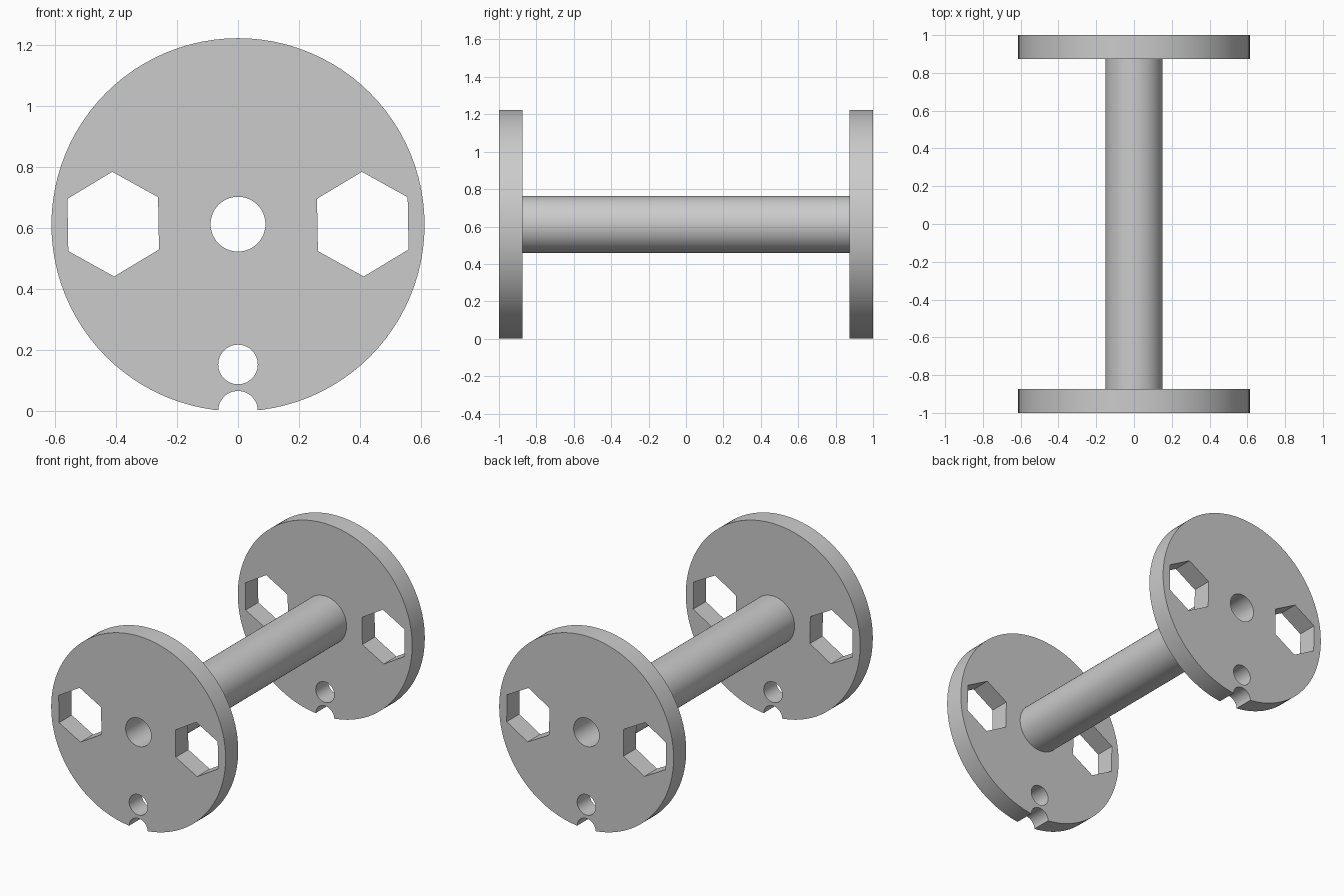
import bpy
import bmesh
import math

AXIS_Z = 0.611      # height of the spool axis
FLANGE_R = 0.613
FLANGE_T = 0.127
TUBE_R = 0.152
BORE_R = 0.09
PEG_R = 0.065
HEX_R = 0.172
SIDES = 96

cube = bpy.data.objects.get("Cube")
if cube:
    bpy.data.objects.remove(cube, do_unlink=True)

grey = bpy.data.materials.new("plain grey")
grey.use_nodes = True
colour = (0.6, 0.6, 0.6, 1)
grey.diffuse_color = colour
grey.node_tree.nodes["Principled BSDF"].inputs["Base Color"].default_value = colour


def add_prism(bm, x, z, radius, y0, y1, sides=SIDES, turn=0.0):
    """Closed prism along y, with its first corner pointing up."""
    start = math.pi / 2 + turn
    angles = [start + math.tau * i / sides for i in range(sides)]
    ring = [(x + radius * math.cos(a), z + radius * math.sin(a)) for a in angles]
    front = [bm.verts.new((px, y0, pz)) for px, pz in ring]
    back = [bm.verts.new((px, y1, pz)) for px, pz in ring]
    bm.faces.new(front)
    bm.faces.new(back[::-1])
    for i in range(sides):
        j = (i + 1) % sides
        bm.faces.new((front[i], back[i], back[j], front[j]))


def finish(bm, name):
    bmesh.ops.recalc_face_normals(bm, faces=bm.faces[:])
    mesh = bpy.data.meshes.new(name)
    bm.to_mesh(mesh)
    bm.free()
    mesh.materials.append(grey)
    obj = bpy.data.objects.new(name, mesh)
    bpy.context.collection.objects.link(obj)
    return obj


# All the openings, running the whole length
bm = bmesh.new()
add_prism(bm, 0, AXIS_Z + 0.002, BORE_R, -1.2, 1.2, 64)
for x in (-0.41, 0.41):
    add_prism(bm, x, AXIS_Z + 0.002, HEX_R, -1.2, 1.2, 6, math.radians(1))
for z in (0, 0.152):
    add_prism(bm, 0, z, PEG_R, -1.2, 1.2, 48)
cutter = finish(bm, "hole_cutter")
cutter.hide_render = True


def make_part(name, radius, y0, y1):
    """Solid disc or rod with the openings cut through it."""
    bm = bmesh.new()
    add_prism(bm, 0, AXIS_Z, radius, y0, y1)
    obj = finish(bm, name)
    cut = obj.modifiers.new("holes", 'BOOLEAN')
    cut.operation = 'DIFFERENCE'
    cut.solver = 'EXACT'
    cut.object = cutter
    bpy.ops.object.select_all(action='DESELECT')
    obj.select_set(True)
    bpy.context.view_layer.objects.active = obj
    bpy.ops.object.modifier_apply(modifier=cut.name)
    bpy.ops.object.shade_smooth_by_angle(angle=math.radians(30))


# Two flanges joined by the hollow core
inner = 1 - FLANGE_T
make_part("front_flange", FLANGE_R, -1, -inner)
make_part("back_flange", FLANGE_R, inner, 1)
make_part("core_tube", TUBE_R, -inner, inner)

bpy.data.objects.remove(cutter, do_unlink=True)
